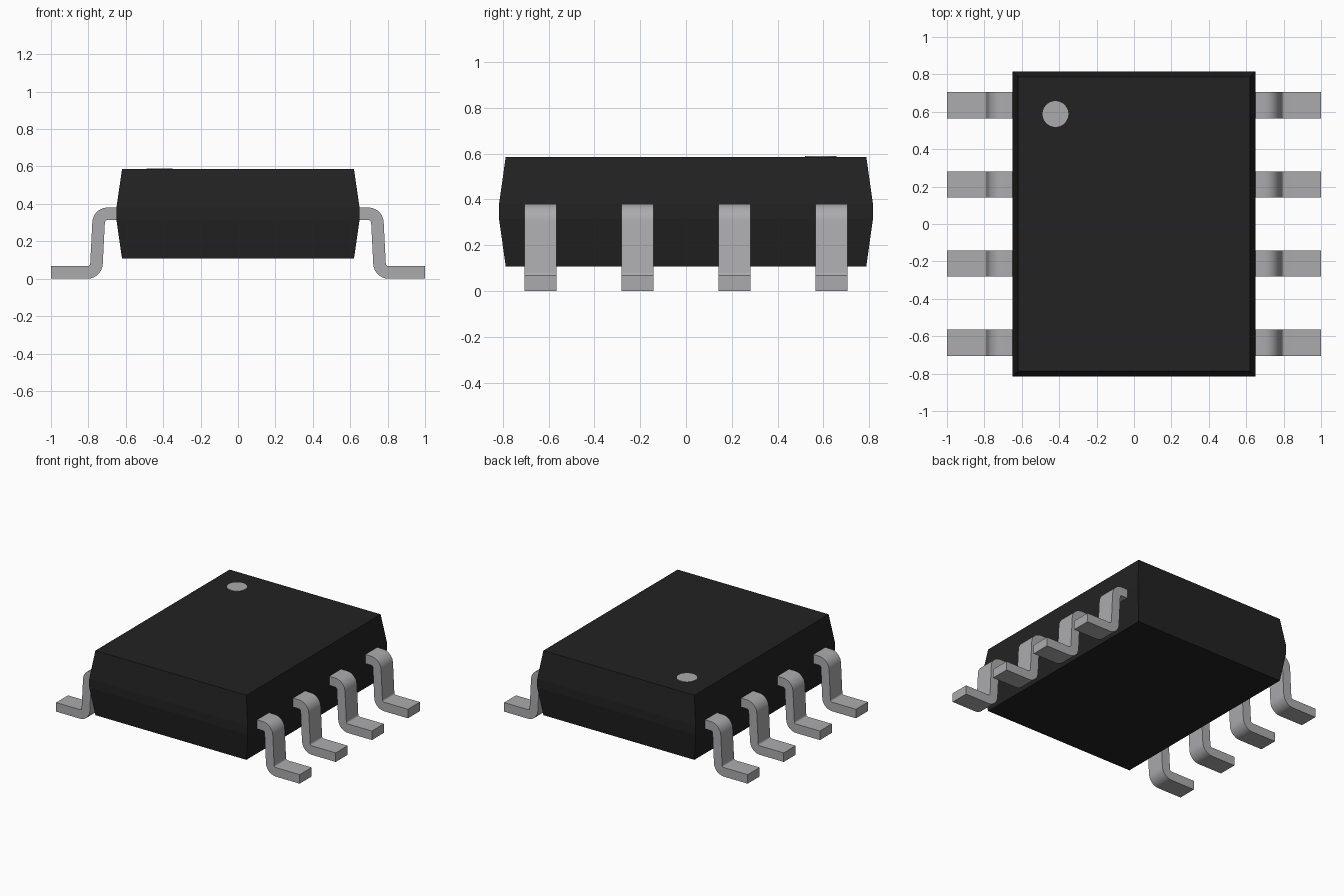
import bpy, bmesh, math
from mathutils import Vector

if "Cube" in bpy.data.objects:
    bpy.data.objects.remove(bpy.data.objects["Cube"])


def material(name, color):
    m = bpy.data.materials.new(name)
    m.diffuse_color = (*color, 1)
    m.use_nodes = True
    m.node_tree.nodes["Principled BSDF"].inputs["Base Color"].default_value = m.diffuse_color
    return m


BLACK = material("black plastic", (0.016, 0.016, 0.016))
METAL = material("grey metal", (0.41, 0.41, 0.425))


def add_object(name, bm, mat):
    bmesh.ops.recalc_face_normals(bm, faces=bm.faces[:])
    mesh = bpy.data.meshes.new(name)
    bm.to_mesh(mesh)
    bm.free()
    mesh.materials.append(mat)
    obj = bpy.data.objects.new(name, mesh)
    bpy.context.collection.objects.link(obj)
    return obj


# Package body: stacked rectangles, widest in a narrow band at lead height
bm = bmesh.new()
rings = []
for hx, hy, z in [(0.62, 0.787, 0.107), (0.65, 0.816, 0.314),
                  (0.65, 0.816, 0.38), (0.62, 0.787, 0.586)]:
    rings.append([bm.verts.new((sx * hx, sy * hy, z))
                  for sx, sy in ((-1, -1), (1, -1), (1, 1), (-1, 1))])
for a, b in zip(rings, rings[1:]):
    for i in range(4):
        j = (i + 1) % 4
        bm.faces.new((a[i], a[j], b[j], b[i]))
bm.faces.new(rings[0])
bm.faces.new(rings[-1])
add_object("body", bm, BLACK)

# Pin one marker: thin round plate on the top
bm = bmesh.new()
bmesh.ops.create_cone(bm, cap_ends=True, segments=48, radius1=0.069,
                      radius2=0.069, depth=0.006)
dot = add_object("pin_one_marker", bm, METAL)
dot.location = (-0.42, 0.588, 0.586)


# Gull-wing lead: centre line with rounded bends, thickened, then extruded
def lead_profile(path, radius, thickness, steps=7):
    pts = [Vector(p) for p in path]
    upper, lower = [], []

    def put(p, n):
        upper.append(p + n * thickness / 2)
        lower.append(p - n * thickness / 2)

    def normal(d):
        return Vector((-d.y, d.x))

    dirs = [(b - a).normalized() for a, b in zip(pts, pts[1:])]
    put(pts[0], normal(dirs[0]))
    for p, d0, d1 in zip(pts[1:], dirs, dirs[1:]):
        a0 = math.atan2(d0.y, d0.x)
        turn = math.atan2(d1.y, d1.x) - a0
        side = math.copysign(1, turn)
        start = p - d0 * radius * math.tan(abs(turn) / 2)
        centre = start + normal(d0) * radius * side
        for i in range(steps + 1):
            a = a0 + turn * i / steps
            n = Vector((-math.sin(a), math.cos(a)))
            put(centre - n * radius * side, n)
    put(pts[-1], normal(dirs[-1]))
    return upper, lower


upper, lower = lead_profile([(0.63, 0.347), (0.743, 0.347), (0.759, 0.034), (1.0, 0.034)],
                            0.048, 0.067)
W = 0.07
bm = bmesh.new()
rows = [[bm.verts.new((p.x, y, p.y)) for p, y in
         ((u, -W), (u, W), (l, W), (l, -W))] for u, l in zip(upper, lower)]
for a, b in zip(rows, rows[1:]):
    for i in range(4):
        j = (i + 1) % 4
        bm.faces.new((a[i], a[j], b[j], b[i]))
bm.faces.new(rows[0])
bm.faces.new(rows[-1])
first = add_object("lead_right_1", bm, METAL)
bpy.context.view_layer.objects.active = first
first.select_set(True)
bpy.ops.object.shade_smooth_by_angle(angle=math.radians(30))

# Four leads on each side, the left row turned half way round
for side, turn in (("right", 0), ("left", math.pi)):
    for k, y in enumerate((-0.635, -0.212, 0.212, 0.635), 1):
        if side == "right" and k == 1:
            lead = first
        else:
            lead = first.copy()
            lead.name = f"lead_{side}_{k}"
            bpy.context.collection.objects.link(lead)
        lead.location = (0, y, 0)
        lead.rotation_euler = (0, 0, turn)
